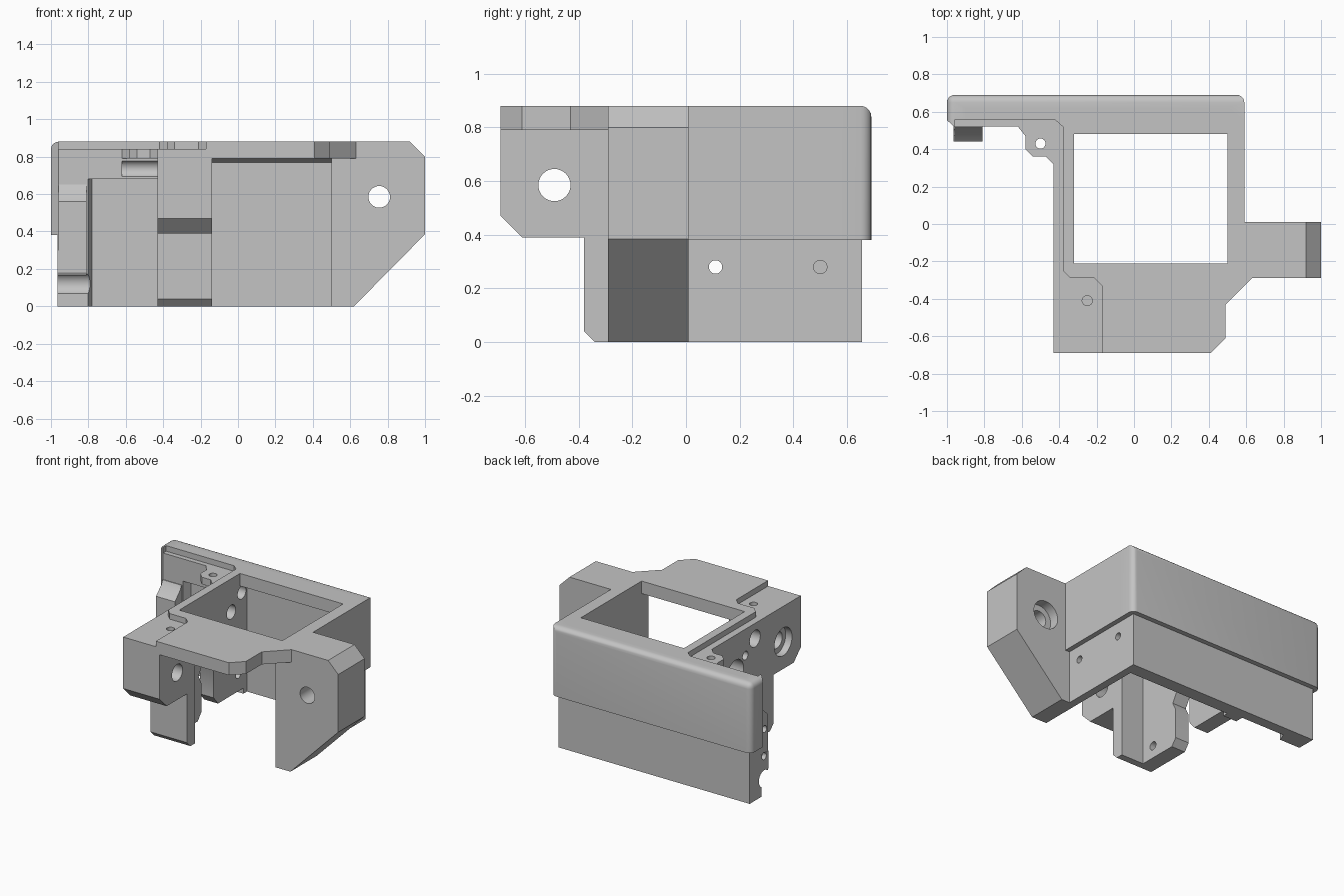
import bpy, bmesh, math
from mathutils import Vector

if "Cube" in bpy.data.objects:
    bpy.data.objects.remove(bpy.data.objects["Cube"])

grey = bpy.data.materials.new("plain grey")
grey.diffuse_color = (0.55, 0.55, 0.55, 1)
grey.use_nodes = True
grey.node_tree.nodes["Principled BSDF"].inputs["Base Color"].default_value = grey.diffuse_color


def finish(bm, name):
    bmesh.ops.recalc_face_normals(bm, faces=bm.faces)
    me = bpy.data.meshes.new(name)
    bm.to_mesh(me)
    bm.free()
    me.materials.append(grey)
    ob = bpy.data.objects.new(name, me)
    bpy.context.collection.objects.link(ob)
    return ob


def prism(name, axis, pts, lo, hi):
    """Extrude a 2D outline along an axis (x: yz, y: xz, z: xy)."""
    place = {'x': lambda a, b, t: (t, a, b),
             'y': lambda a, b, t: (a, t, b),
             'z': lambda a, b, t: (a, b, t)}[axis]
    bm = bmesh.new()
    rings = [[bm.verts.new(place(a, b, t)) for a, b in pts] for t in (lo, hi)]
    bm.faces.new(rings[0])
    bm.faces.new(rings[1])
    n = len(pts)
    for i in range(n):
        j = (i + 1) % n
        bm.faces.new((rings[0][i], rings[0][j], rings[1][j], rings[1][i]))
    return finish(bm, name)


def box(name, x0, x1, y0, y1, z0, z1):
    return prism(name, 'z', [(x0, y0), (x1, y0), (x1, y1), (x0, y1)], z0, z1)


def combine(other, op):
    m = housing.modifiers.new(op, 'BOOLEAN')
    m.operation, m.solver, m.object = op, 'EXACT', other
    bpy.context.view_layer.objects.active = housing
    bpy.ops.object.modifier_apply(modifier=m.name)
    bpy.data.objects.remove(other, do_unlink=True)


def add(ob):
    combine(ob, 'UNION')


def cut(ob):
    combine(ob, 'DIFFERENCE')


def drill(name, axis, a, b, r, lo, hi, n=32):
    pts = [(a + r * math.cos(2 * math.pi * i / n), b + r * math.sin(2 * math.pi * i / n)) for i in range(n)]
    cut(prism(name, axis, pts, lo, hi))


# Rear skirt with rounded outer edges
bm = bmesh.new()
bmesh.ops.create_cube(bm, size=1)
for v in bm.verts:
    v.co = Vector((-0.205 + v.co.x * 1.59, 0.605 + v.co.y * 0.17, 0.63 + v.co.z * 0.5))


def outer(e):
    mid = (e.verts[0].co + e.verts[1].co) / 2
    return (mid.y > 0.68 and mid.z > 0.4) or (mid.x < -0.99 and mid.z > 0.87)


bmesh.ops.bevel(bm, geom=[e for e in bm.edges if outer(e)], offset=0.04,
                segments=5, profile=0.5, affect='EDGES')
housing = finish(bm, "housing")

# Top plate
add(prism("top_plate", 'z', [(-0.9, 0.62), (0.5, 0.62), (0.5, 0.55), (0.59, 0.55), (0.59, 0.01), (0.7, 0.01),
                             (0.7, -0.29), (0.63, -0.29), (0.49, -0.43), (0.49, -0.61), (0.41, -0.69),
                             (-0.43, -0.69), (-0.43, 0.32), (-0.47, 0.36), (-0.54, 0.36), (-0.58, 0.4),
                             (-0.58, 0.47), (-0.62, 0.52), (-0.9, 0.52)], 0.79, 0.88))
# Walls
add(box("lower_back_wall", -0.965, 0.555, 0.52, 0.655, 0, 0.5))
add(box("right_wall", 0.5, 0.59, -0.1, 0.55, 0.38, 0.85))
add(box("lower_right_wall", 0.5, 0.555, -0.1, 0.6, 0, 0.5))
add(prism("left_wall", 'x', [(-0.32, 0), (0, 0), (0.04, 0.05), (0.04, 0.26), (0.01, 0.32), (0.05, 0.39),
                             (0.14, 0.39), (0.18, 0.32), (0.18, 0.1), (0.23, 0.04), (0.57, 0.04),
                             (0.57, 0.85), (-0.32, 0.85)], -0.43, -0.32))
# Right arm, front block with leg, hook on the back wall
add(prism("right_arm", 'y', [(0.5, 0), (0.62, 0), (1, 0.385), (1, 0.8), (0.92, 0.88), (0.5, 0.88)], -0.29, 0.01))
add(prism("front_block", 'x', [(-0.69, 0.85), (-0.69, 0.47), (-0.61, 0.39), (-0.38, 0.39), (-0.38, 0.04),
                               (-0.34, 0), (-0.29, 0), (-0.29, 0.85)], -0.43, -0.14))
add(prism("wall_hook", 'x', [(0.53, 0.65), (0.515, 0.65), (0.5, 0.62), (0.44, 0.56), (0.44, 0.18),
                             (0.48, 0.12), (0.53, 0.12)], -0.965, -0.81))

# Openings and recesses
cut(box("window", -0.32, 0.5, -0.21, 0.48, 0.7, 1))
cut(prism("cavity", 'x', [(0.3, -0.1), (0.56, -0.1), (0.56, 0.77), (0.52, 0.79), (0.3, 0.79)], -0.32, 0.5))
cut(prism("skirt_corner", 'z', [(-1.1, 0.4), (-0.96, 0.4), (-0.96, 0.52), (-1, 0.555), (-1.1, 0.555)], 0.3, 1))
cut(prism("top_recess", 'z', [(-0.96, 0.555), (-0.42, 0.555), (-0.38, 0.52), (-0.38, -0.25), (-0.34, -0.29),
                              (-0.21, -0.29), (-0.17, -0.33), (-0.17, -0.8), (-0.8, -0.8), (-0.8, 0.3),
                              (-0.96, 0.3)], 0.84, 1))
cut(prism("back_wall_pocket", 'z', [(-0.81, 0.5), (-0.43, 0.5), (-0.43, 0.58), (-0.78, 0.58)], -0.1, 0.68))

# Rod grooves, bores and screw holes
drill("rod_groove", 'x', 0.5, 0.735, 0.047, -0.62, -0.25)
drill("low_groove", 'x', 0.49, 0.12, 0.06, -1.1, -0.78)
drill("hook_hole_low", 'x', 0.49, 0.28, 0.025, -1.1, -0.7)
drill("hook_hole_high", 'x', 0.48, 0.47, 0.025, -1.1, -0.9)
drill("block_bore", 'x', -0.49, 0.585, 0.06, -0.6, 0)
drill("block_counterbore", 'x', -0.49, 0.585, 0.1, -0.6, -0.38)
drill("arm_bore", 'y', 0.755, 0.585, 0.058, -0.5, 0.2)
drill("arm_counterbore", 'y', 0.755, 0.585, 0.1, -0.06, 0.2)
drill("plate_hole_front", 'z', -0.25, -0.41, 0.027, 0.7, 1)
drill("plate_hole_back", 'z', -0.5, 0.43, 0.027, 0.7, 1)
drill("wall_hole_upper", 'x', -0.17, 0.73, 0.06, -0.6, -0.25)
drill("wall_hole_small", 'x', -0.06, 0.65, 0.03, -0.6, -0.25)
drill("wall_hole_large", 'x', 0.05, 0.57, 0.09, -0.6, -0.25)
drill("wall_hole_rear", 'x', 0.38, 0.64, 0.05, -0.6, -0.25)
drill("leg_hole", 'x', -0.19, 0.09, 0.03, -0.6, -0.25)
drill("left_screw_hole", 'x', 0.46, 0.16, 0.027, -0.6, -0.25)
for y in (0.11, 0.5):
    drill("right_screw_hole", 'x', y, 0.28, 0.025, 0.4, 0.7)

# Smooth bores and rounded edges, crisp corners elsewhere
housing.select_set(True)
bpy.context.view_layer.objects.active = housing
bpy.ops.object.shade_smooth_by_angle(angle=math.radians(30))
